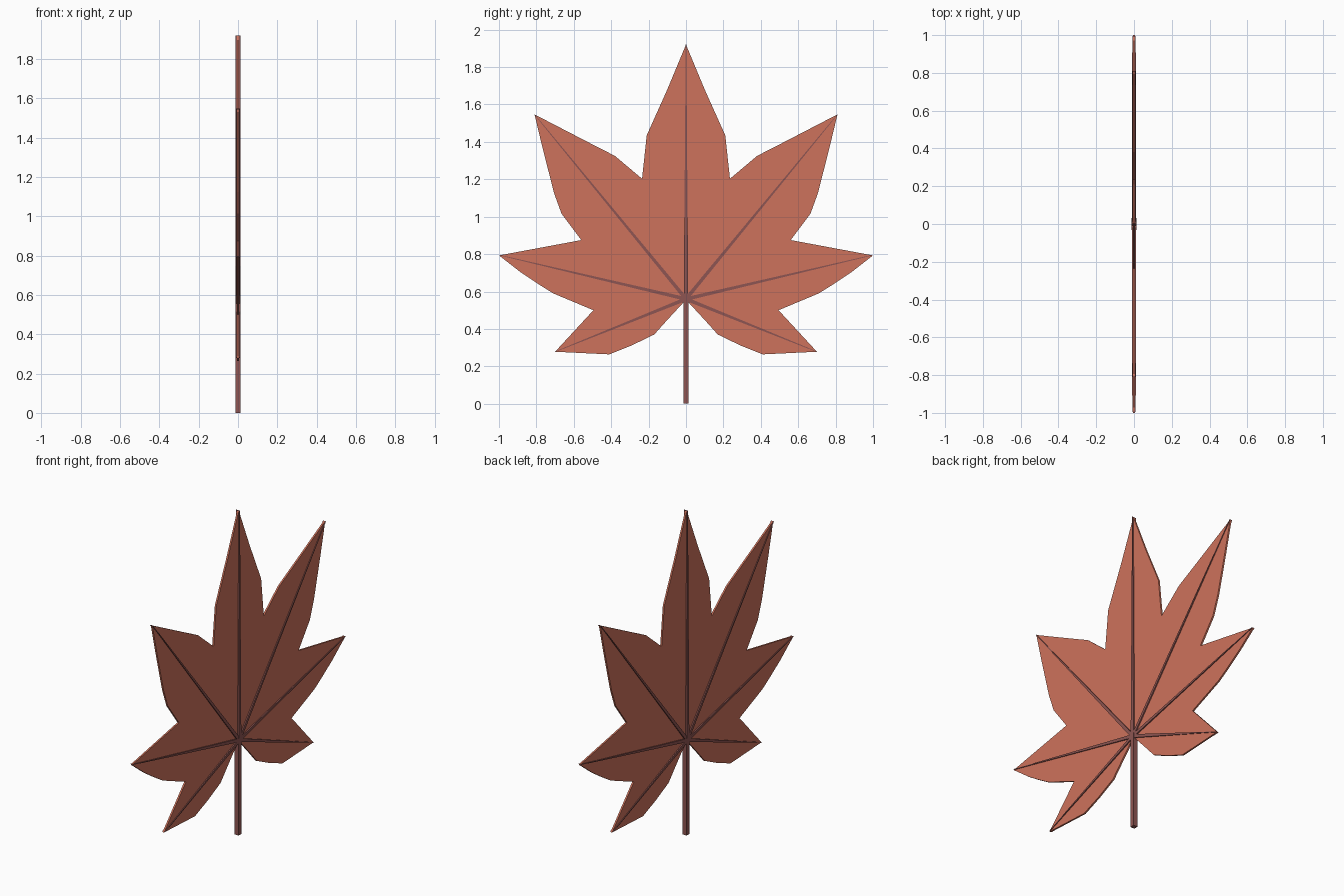
import bpy, bmesh
from mathutils import Vector

if "Cube" in bpy.data.objects:
    bpy.data.objects.remove(bpy.data.objects["Cube"])


def material(name, color):
    m = bpy.data.materials.new(name)
    m.diffuse_color = (*color, 1)
    m.use_nodes = True
    m.node_tree.nodes["Principled BSDF"].inputs["Base Color"].default_value = m.diffuse_color
    return m


def add_object(name, bm, mat):
    bmesh.ops.recalc_face_normals(bm, faces=bm.faces)
    mesh = bpy.data.meshes.new(name)
    bm.to_mesh(mesh)
    bm.free()
    mesh.materials.append(mat)
    obj = bpy.data.objects.new(name, mesh)
    bpy.context.collection.objects.link(obj)
    return obj


def tapered_bar(name, start, end, width, depth, mat):
    """Square bar in the leaf plane; width and depth are (start, end) pairs."""
    a, b = Vector((0, *start)), Vector((0, *end))
    side = (b - a).normalized().cross(Vector((1, 0, 0)))
    bm = bmesh.new()
    rings = []
    for p, w, d in zip((a, b), width, depth):
        rings.append([bm.verts.new(p + side * (i * w / 2) + Vector((j * d / 2, 0, 0)))
                      for i, j in ((-1, -1), (1, -1), (1, 1), (-1, 1))])
    for ring in rings:
        bm.faces.new(ring)
    for k in range(4):
        n = (k + 1) % 4
        bm.faces.new((rings[0][k], rings[0][n], rings[1][n], rings[1][k]))
    return add_object(name, bm, mat)


leaf_mat = material("leaf_red", (0.617, 0.170, 0.107))
vein_mat = material("vein_brown", (0.27, 0.091, 0.084))

# Blade: half outline (y, z) from the top tip down, mirrored and extruded
half = [(0.1, 1.68), (0.21, 1.435), (0.235, 1.203), (0.38, 1.325), (0.53, 1.402),
        (0.81, 1.547), (0.765, 1.36), (0.705, 1.125), (0.665, 1.015), (0.56, 0.875),
        (1.0, 0.793), (0.88, 0.70), (0.79, 0.64), (0.71, 0.59), (0.495, 0.50),
        (0.70, 0.278), (0.41, 0.264), (0.29, 0.312), (0.17, 0.37), (0.10, 0.448),
        (0.015, 0.54)]
outline = [(0, 1.92)] + half + [(-y, z) for y, z in reversed(half)]
thick = 0.010
bm = bmesh.new()
face = bm.faces.new([bm.verts.new((-thick / 2, y, z)) for y, z in outline])
ext = bmesh.ops.extrude_face_region(bm, geom=[face])
bmesh.ops.translate(bm, vec=(thick, 0, 0),
                    verts=[v for v in ext["geom"] if isinstance(v, bmesh.types.BMVert)])
add_object("leaf_blade", bm, leaf_mat)

# Stem
hub = (0, 0.56)
tapered_bar("stem", (0, 0), (0, 0.575), (0.027, 0.025), (0.027, 0.027), vein_mat)

# Veins radiating from the hub to each lobe tip
tapered_bar("middle_vein", hub, (0, 1.92), (0.024, 0.003), (0.027, 0.024), vein_mat)
tips = {"upper": (0.81, 1.547), "side": (0.995, 0.794), "lower": (0.695, 0.28)}
for label, (y, z) in tips.items():
    for s, sign in (("right", 1), ("left", -1)):
        tapered_bar(f"{label}_vein_{s}", hub, (sign * y, z),
                    (0.020, 0.003), (0.024, 0.018), vein_mat)
